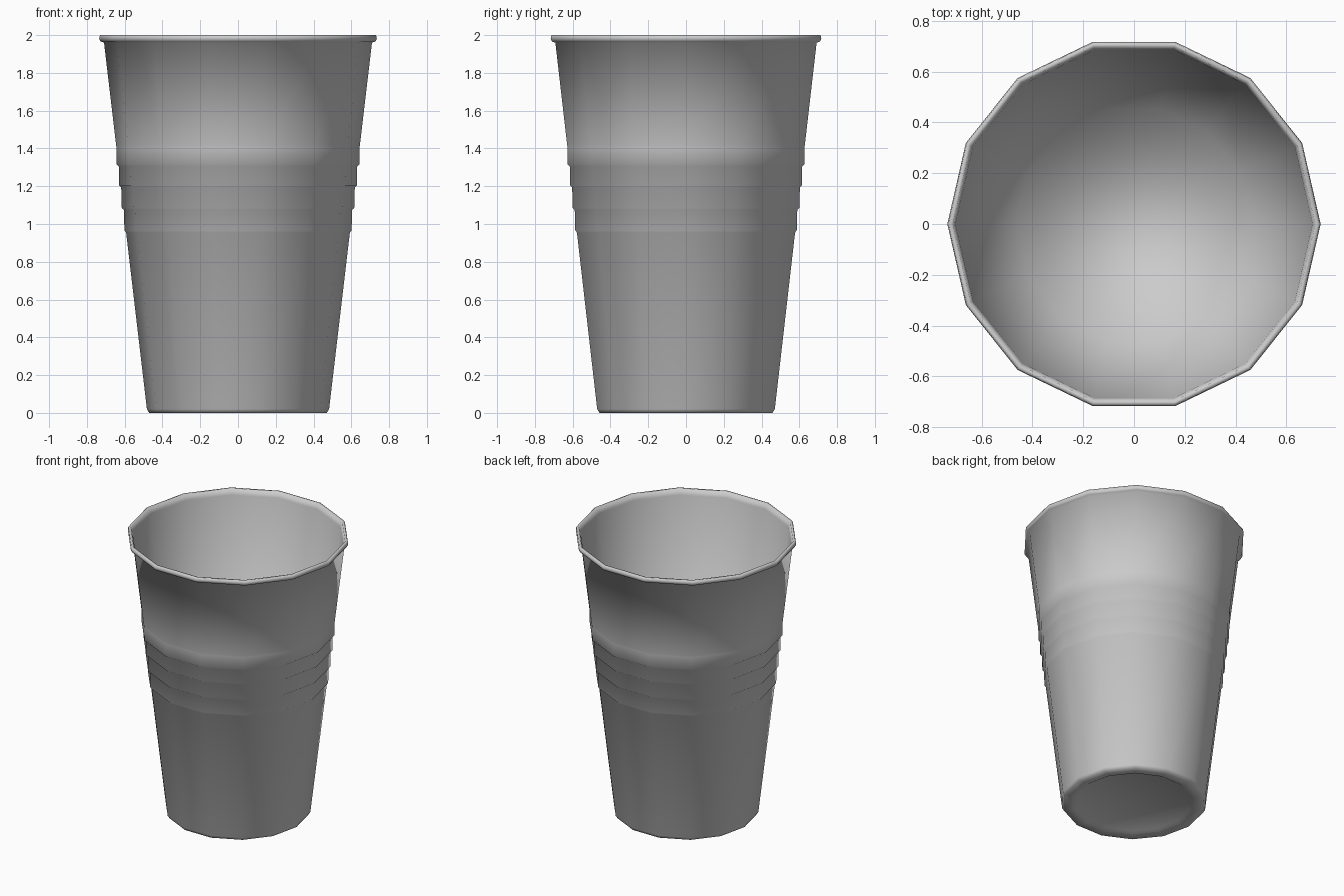
import bpy, bmesh, math

if "Cube" in bpy.data.objects:
    bpy.data.objects.remove(bpy.data.objects["Cube"])

SIDES = 14


def wall(z):
    """Outer radius of the tapered wall at height z."""
    return 0.48 + 0.117 * z


# outer profile, from underside centre up: base ring, stepped ribs, rolled rim
profile = [(0.38, 0.012), (0.40, 0.0), (0.47, 0.0), (wall(0.02), 0.02)]
ribs = [0.96, 1.08, 1.20, 1.31, 1.41]
for i, z in enumerate(ribs):
    profile.append((wall(z) - (0.0 if i == 0 else 0.002), z - 0.005))
    profile.append((wall(z) + (0.009 if i < 4 else 0.0), z + 0.005))
profile += [(wall(1.96), 1.96), (0.727, 1.966), (0.735, 1.98), (0.731, 2.0)]
# inner profile, back down to the floor
profile += [(0.714, 2.0), (0.703, 1.96), (0.465, 0.03)]


def lathe(name, points, sides):
    bm = bmesh.new()
    rings = []
    for r, z in points:
        rings.append([bm.verts.new((r * math.cos(2 * math.pi * k / sides),
                                    r * math.sin(2 * math.pi * k / sides), z))
                      for k in range(sides)])
    for a, b in zip(rings, rings[1:]):
        for k in range(sides):
            n = (k + 1) % sides
            bm.faces.new((a[k], a[n], b[n], b[k]))
    bm.faces.new(rings[0][::-1])   # underside
    bm.faces.new(rings[-1])        # inside floor
    for f in bm.faces:
        f.smooth = True
    mesh = bpy.data.meshes.new(name)
    bm.to_mesh(mesh)
    bm.free()
    obj = bpy.data.objects.new(name, mesh)
    bpy.context.collection.objects.link(obj)
    return obj


# drinking cup
lathe("cup", profile, SIDES)
